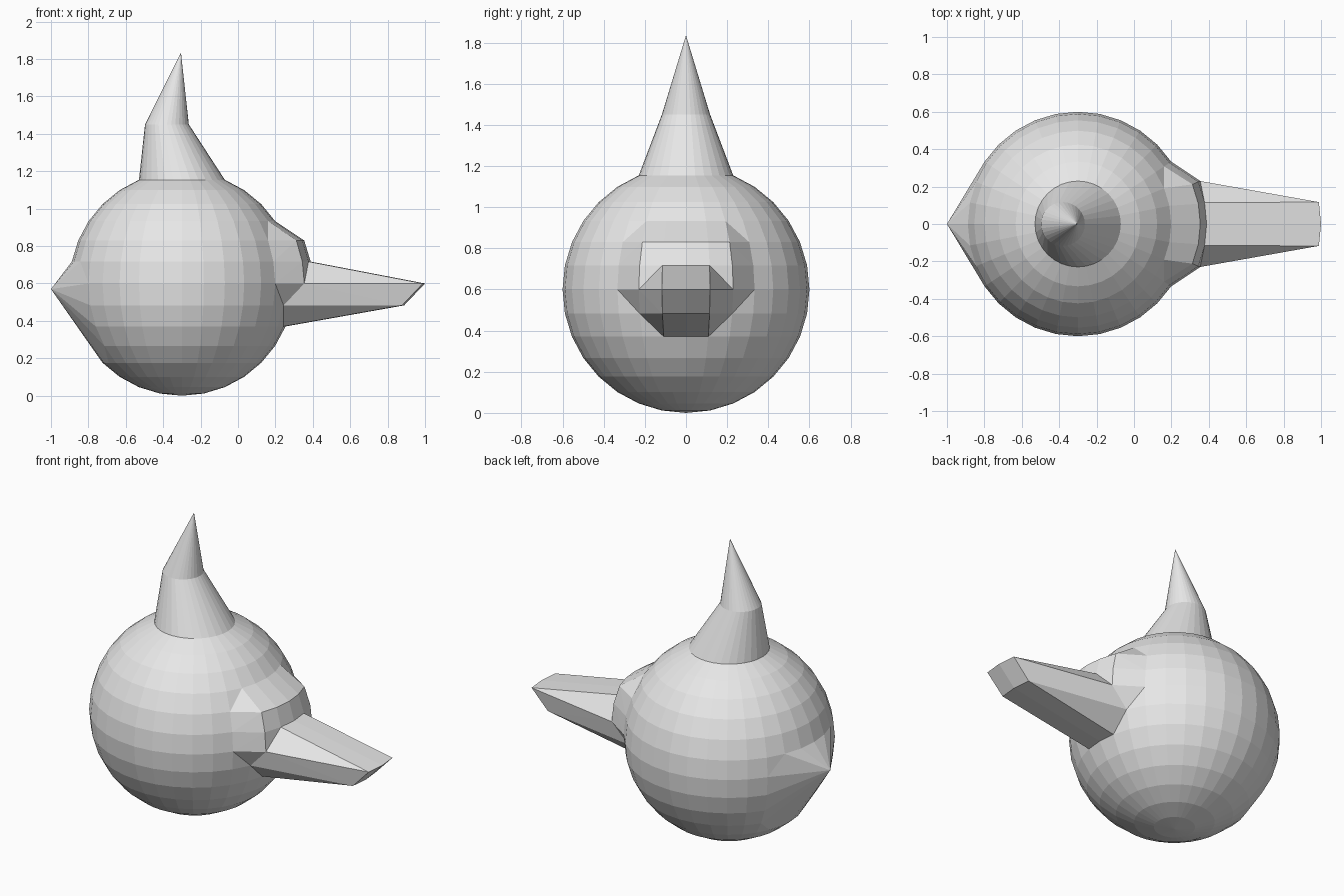
import bpy
import bmesh
import math
from mathutils import Vector

cube = bpy.data.objects.get("Cube")
if cube:
    bpy.data.objects.remove(cube, do_unlink=True)

RADIUS = 0.6
STEP = math.pi / 16
CENTRE = Vector((-0.3, 0, RADIUS))
TAIL_TIP = Vector((-1.0, 0, 0.57))
CREST_TIP = Vector((-0.305, 0, 1.835))

grey = bpy.data.materials.new("light grey")
grey.use_nodes = True
colour = (0.8, 0.8, 0.8, 1)
grey.diffuse_color = colour
grey.node_tree.nodes["Principled BSDF"].inputs["Base Color"].default_value = colour

# Round body
bm = bmesh.new()
bmesh.ops.create_uvsphere(bm, u_segments=32, v_segments=16, radius=RADIUS)

# Grid address of every vertex: column from the beak, column from the tail, ring from the equator
grid = {}
for v in bm.verts:
    ring = round(math.asin(max(-1, min(1, v.co.z / RADIUS))) / STEP)
    column = abs(round(math.atan2(v.co.y, v.co.x) / STEP))
    grid[v] = (column, 16 - column, ring)
    v.co += CENTRE


def split_corner(face, distance):
    """Fold a quad across the diagonal that faces the feature."""
    verts = list(face.verts)
    if len(verts) == 4:
        k = min(range(4), key=lambda i: distance(verts[i]))
        bmesh.utils.face_split(face, verts[k - 3], verts[k - 1])


def from_beak(v):
    return grid[v][0] + abs(grid[v][2])


def from_tail(v):
    return grid[v][1] + abs(grid[v][2] + 1.5)


# Fold the faces around the beak and tail
for face in list(bm.faces):
    address = [grid[v] for v in face.verts]
    if all(-3 <= r <= 3 for c, t, r in address):
        if all(c <= 3 for c, t, r in address):
            split_corner(face, from_beak)
    if all(-4 <= r <= 1 and t <= 3 for c, t, r in address):
        split_corner(face, from_tail)

tail = []
for v, (column, back, ring) in grid.items():
    # Pointed crest
    if ring == 8:
        v.co = CREST_TIP
    elif ring == 7:
        v.co += Vector((-0.08, 0, 0.262))
    # Beak
    elif column <= 1 and ring == 0:
        v.co.x += 0.7
    elif column <= 1 and ring == -1:
        v.co.x += 0.6
    # Raised brow
    elif column <= 2 and 0 <= ring <= 2:
        v.co.x += 0.1
    # Pointed tail
    elif back <= 2 and -3 <= ring <= 0:
        tail.append(v)
bmesh.ops.pointmerge(bm, verts=tail, merge_co=TAIL_TIP)
bmesh.ops.recalc_face_normals(bm, faces=bm.faces)

mesh = bpy.data.meshes.new("bird_body")
bm.to_mesh(mesh)
bm.free()
mesh.materials.append(grey)
body = bpy.data.objects.new("bird_body", mesh)
bpy.context.collection.objects.link(body)
